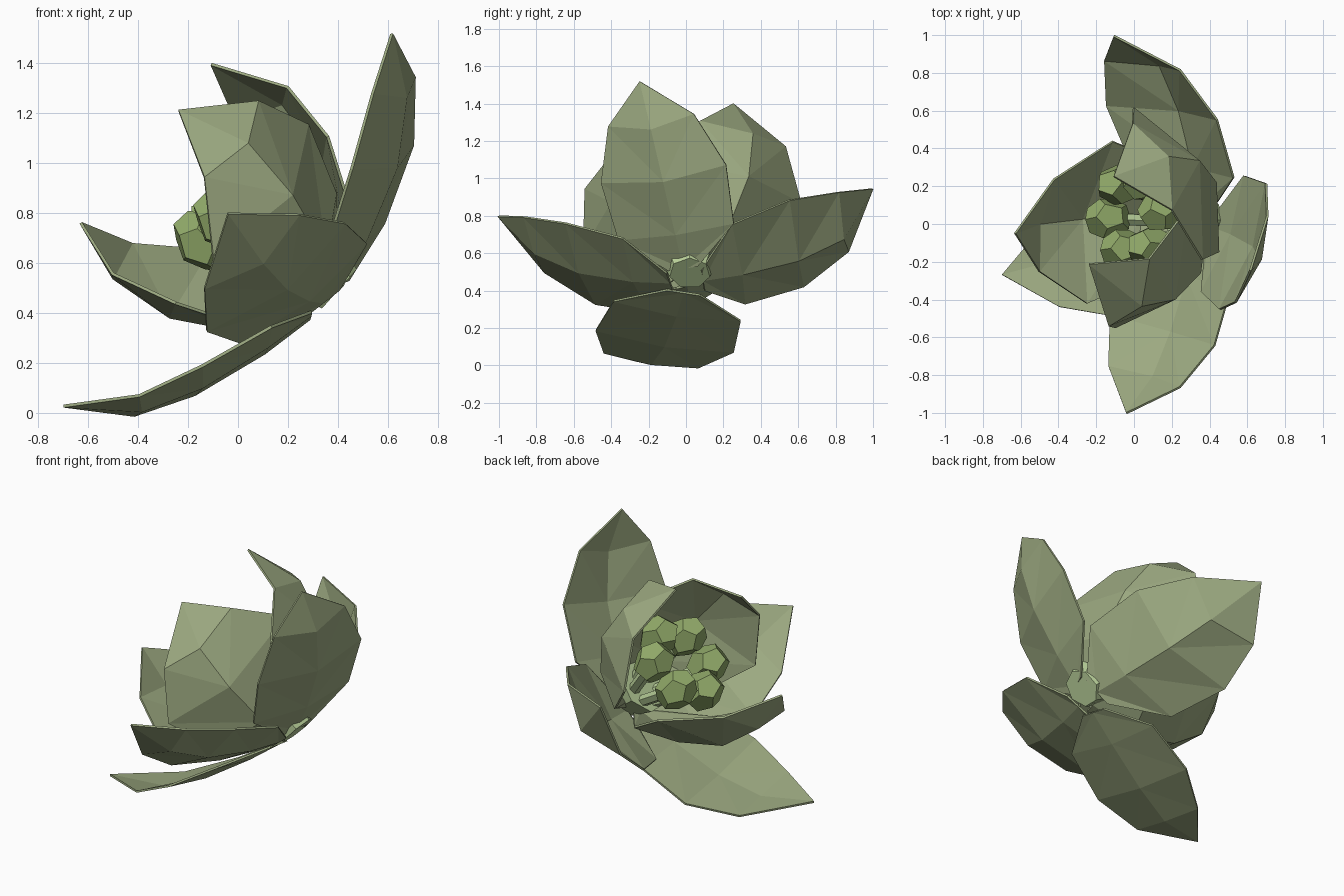
import bpy, bmesh, math, random
from mathutils import Vector, Matrix, Euler

if "Cube" in bpy.data.objects:
    bpy.data.objects.remove(bpy.data.objects["Cube"])

random.seed(4)

# Flower frame: local z is the flower axis, tilted 45 degrees towards -x
S = math.sqrt(0.5)
FRAME = Matrix(((S, 0, -S, 0.36), (0, 1, 0, 0), (S, 0, S, 0.45), (0, 0, 0, 1)))


def material(name, rgb):
    m = bpy.data.materials.new(name)
    m.diffuse_color = (*rgb, 1)
    m.use_nodes = True
    m.node_tree.nodes["Principled BSDF"].inputs["Base Color"].default_value = m.diffuse_color
    return m


SAGE = material("sage petal", (0.335, 0.40, 0.22))
GREEN = material("leaf green", (0.29, 0.41, 0.145))
PALE = material("pale green", (0.50, 0.65, 0.33))


def finish(bm, name, mat):
    bmesh.ops.recalc_face_normals(bm, faces=bm.faces)
    bm.transform(FRAME)
    me = bpy.data.meshes.new(name)
    bm.to_mesh(me)
    bm.free()
    me.materials.append(mat)
    ob = bpy.data.objects.new(name, me)
    bpy.context.collection.objects.link(ob)
    return ob


# Rows from base to shoulder: radius, height, half width, edge pull inwards, edge lift
OUTER = [(0.09, 0.01, 0.09, 0.00, 0.0), (0.30, 0.055, 0.35, 0.02, 0.6),
         (0.60, 0.150, 0.38, 0.01, 1.0), (0.84, 0.29, 0.26, 0.00, 1.0)]
INNER = [(0.05, 0.02, 0.06, 0.00, 0.0), (0.31, 0.14, 0.33, 0.10, 1.0),
         (0.48, 0.40, 0.44, 0.18, 1.0), (0.525, 0.67, 0.25, 0.08, 0.6)]


def petal(name, rows, angle, tip, lift, tilt=0.0, slant=0.0, curl=1.0, size=1.0, wide=1.0):
    """Faceted cupped petal; tip = (radius, sideways, height).
    tilt raises one edge, slant moves one edge outwards, curl scales the height."""
    bm = bmesh.new()
    rot = Matrix.Rotation(math.radians(angle), 4, 'Z')
    grid = []
    for i, (r, h, w, pull, up) in enumerate(rows):
        skew = tip[1] * (i / 4) ** 2
        w *= wide
        line = []
        for s in (-1, 0, 1):
            e = abs(s)
            p = Vector((r * size - pull * e + slant * s * w / 0.4, s * w + skew,
                        h * curl + lift * up * e + tilt * s * w))
            line.append(bm.verts.new(rot @ p))
        grid.append(line)
    end = bm.verts.new(rot @ Vector(tip))
    for a, b in zip(grid, grid[1:]):
        # diagonals fan out from the midrib
        bm.faces.new((a[1], a[0], b[0]))
        bm.faces.new((a[1], b[0], b[1]))
        bm.faces.new((a[1], b[1], b[2]))
        bm.faces.new((a[1], b[2], a[2]))
    last = grid[-1]
    bm.faces.new((last[0], end, last[1]))
    bm.faces.new((last[1], end, last[2]))
    ob = finish(bm, name, SAGE)
    mod = ob.modifiers.new("thickness", 'SOLIDIFY')
    mod.thickness = 0.012
    mod.offset = 0


# Four spreading outer petals
petal("outer_petal_top", OUTER, -10, (0.965, -0.08, 0.575), 0.07, -0.15, 0.07, 1.22, 0.97, 0.92)
petal("outer_petal_back", OUTER, 92, (0.995, -0.055, 0.68), 0.13, 0.12, 0.055, 1.1, 1.0, 0.97)
petal("outer_petal_bottom", OUTER, 188, (1.075, 0.12, 0.45), 0.03, 0.08, 0.0, 0.74, 1.02, 0.98)
petal("outer_petal_front", OUTER, 257, (0.985, 0.19, 0.53), 0.065, -0.12, 0.0, 1.0, 0.96, 0.94)

# Three cupped inner petals
petal("inner_petal_back", INNER, 42, (0.42, -0.04, 1.0), 0.10, 0.10, 0.10, 1.02, 1.06)
petal("inner_petal_front", INNER, -64, (0.24, 0.01, 0.96), 0.10, 0.13, -0.13, size=0.92, wide=0.97)
petal("inner_petal_bottom", INNER, 174, (0.472, 0.10, 0.92), 0.05, -0.06, 0.07, size=1.03)


def rod(bm, p, q, r1, r2, sides):
    d = q - p
    m = Matrix.Translation((p + q) / 2) @ d.to_track_quat('Z', 'Y').to_matrix().to_4x4()
    bmesh.ops.create_cone(bm, cap_ends=True, segments=sides, radius1=r1, radius2=r2,
                          depth=d.length, matrix=m)


# Pale cup at the base of the flower
bm = bmesh.new()
rod(bm, Vector((0.06, 0.02, 0.0)), Vector((0.05, 0.02, 0.17)), 0.11, 0.165, 7)
finish(bm, "flower_base", PALE)

# Ring of six stamens: pale stalks with faceted green heads
PHI = (1 + math.sqrt(5)) / 2
DODECA = [Vector((x, y, z)) for x in (-1, 1) for y in (-1, 1) for z in (-1, 1)]
for s in (-1, 1):
    for t in (-1, 1):
        a, b = s / PHI, t * PHI
        DODECA += [Vector((0, a, b)), Vector((a, b, 0)), Vector((b, 0, a))]

for k in range(6):
    ang = math.radians(5 + 60 * k)
    ring = Vector((math.cos(ang), math.sin(ang), 0))
    head = ring * 0.2 + Vector((0.015, 0.045, 0.52))

    bm = bmesh.new()
    rod(bm, ring * 0.07 + Vector((0.03, 0.02, 0.12)), head, 0.035, 0.035, 6)
    finish(bm, f"stamen_stalk_{k + 1}", PALE)

    bm = bmesh.new()
    turn = Euler([random.uniform(0, 3) for _ in range(3)]).to_matrix()
    for v in DODECA:
        p = turn @ v * (0.113 / math.sqrt(3))
        p.z *= 1.25
        bm.verts.new(p + head)
    bmesh.ops.convex_hull(bm, input=bm.verts)
    bmesh.ops.dissolve_limit(bm, angle_limit=0.03, verts=bm.verts, edges=bm.edges)
    finish(bm, f"stamen_head_{k + 1}", GREEN)
